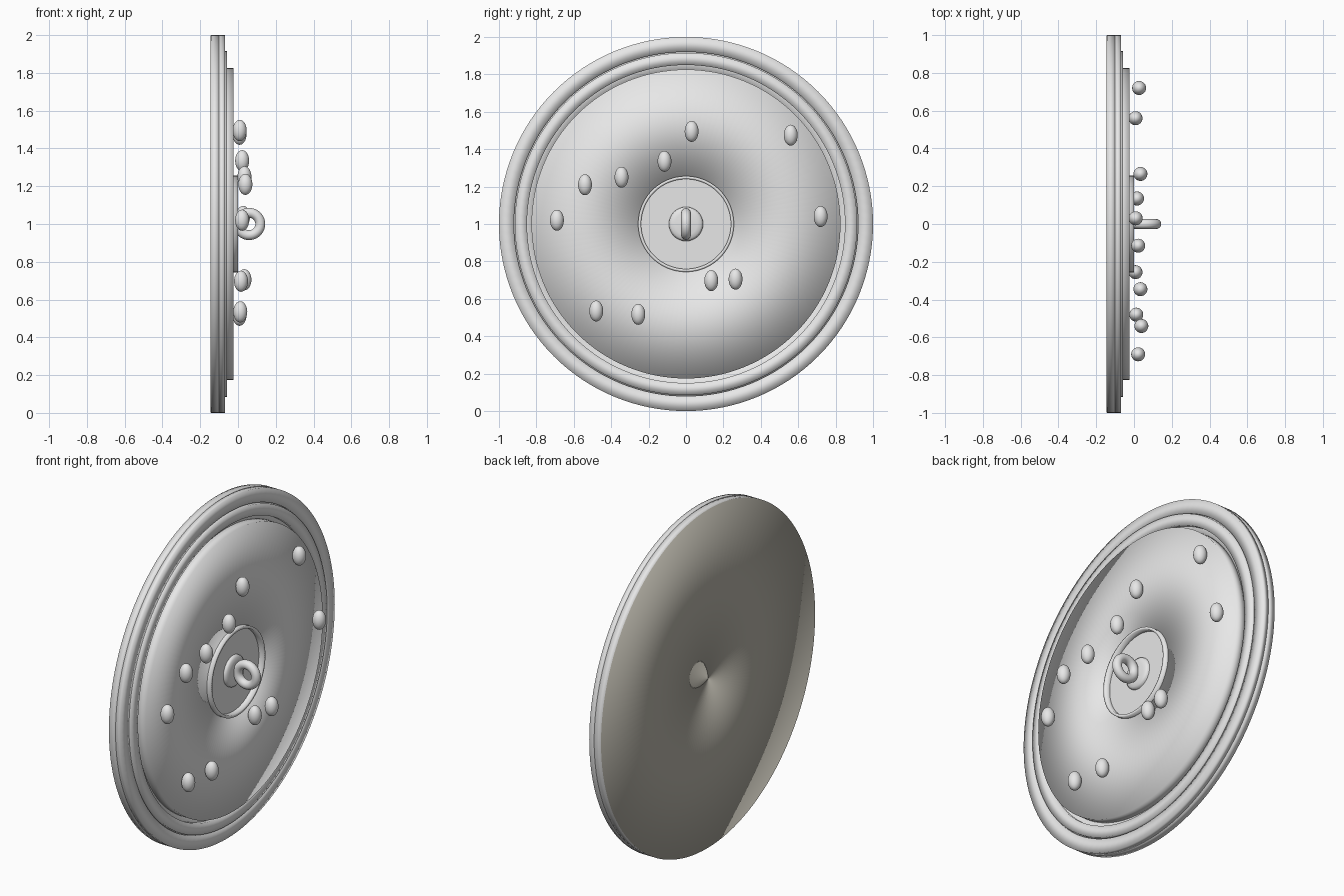
import bpy, bmesh, math
from mathutils import Matrix, Vector

cube = bpy.data.objects.get("Cube")
if cube:
    bpy.data.objects.remove(cube, do_unlink=True)


def material(name, color):
    m = bpy.data.materials.new(name)
    m.use_nodes = True
    m.diffuse_color = color
    m.node_tree.nodes["Principled BSDF"].inputs["Base Color"].default_value = color
    return m


PALE = material("pale grey", (0.8, 0.8, 0.8, 1))
WARM = material("warm grey", (0.47, 0.45, 0.39, 1))


def finish(bm, name, mat):
    bmesh.ops.remove_doubles(bm, verts=bm.verts, dist=1e-5)
    bmesh.ops.recalc_face_normals(bm, faces=bm.faces)
    me = bpy.data.meshes.new(name)
    bm.to_mesh(me)
    bm.free()
    me.materials.append(mat)
    me.shade_smooth()
    ob = bpy.data.objects.new(name, me)
    bpy.context.collection.objects.link(ob)
    return ob


def lathe(name, profile, mat, steps=128):
    """Spin a closed outline of (radius, x) points about the x axis."""
    bm = bmesh.new()
    pts = [bm.verts.new((x, 0, 1 + r)) for r, x in profile]
    edges = [bm.edges.new((p, q)) for p, q in zip(pts, pts[1:] + pts[:1])]
    bmesh.ops.spin(bm, geom=pts + edges, cent=(0, 0, 1), axis=(1, 0, 0),
                   angle=math.tau, steps=steps, use_merge=True)
    return finish(bm, name, mat)


def flat_ring(name, r_in, r_out, x_back, x_front, mat=PALE):
    """Ring of square section, smooth shaded so its corners look soft."""
    return lathe(name, [(r_in, x_back), (r_out, x_back),
                        (r_out, x_front), (r_in, x_front)], mat)


# Back plate and the stepped rings of the rim
flat_ring("back_plate", 0.004, 0.998, -0.145, -0.125, WARM)
flat_ring("back_band", 0.95, 1.0, -0.1435, -0.10)
flat_ring("outer_rim", 0.92, 1.0, -0.10, -0.068)
flat_ring("step_ring", 0.85, 0.915, -0.10, -0.058)
flat_ring("groove_floor", 0.80, 0.93, -0.11, -0.08)

# Raised face plate and hub cup
flat_ring("face_plate", 0.25, 0.826, -0.10, -0.024)
flat_ring("hub_wall", 0.24, 0.256, -0.06, 0.0)
hub_floor = flat_ring("hub_floor", 0.004, 0.245, -0.06, -0.032)
hub_floor.data.set_sharp_from_angle(angle=math.radians(40))

# Domed button in the hub
button = lathe("hub_button", [(0.001, -0.008), (0.06, -0.01), (0.08, -0.014),
                              (0.09, -0.022), (0.092, -0.036), (0.001, -0.036)],
               PALE, steps=48)
button.data.set_sharp_from_angle(angle=math.radians(50))

# Hanging loop
bm = bmesh.new()
bmesh.ops.create_circle(bm, segments=20, radius=0.026,
                        matrix=Matrix.Translation((0.118, 0, 1)))
bmesh.ops.spin(bm, geom=bm.verts[:] + bm.edges[:], cent=(0.059, 0, 1),
               axis=(0, 1, 0), angle=math.tau, steps=48, use_merge=True)
finish(bm, "hub_loop", PALE)

# Oval beads scattered over the face plate
BEADS = [(0.009, 0.03, 1.495), (0.008, 0.56, 1.475), (0.022, -0.115, 1.335),
         (0.034, -0.345, 1.25), (0.039, -0.54, 1.21), (0.022, -0.69, 1.02),
         (0.027, 0.72, 1.04), (0.016, 0.135, 0.697), (0.034, 0.265, 0.705),
         (0.012, -0.48, 0.535), (0.008, -0.255, 0.517)]
for i, pos in enumerate(BEADS):
    bm = bmesh.new()
    bmesh.ops.create_uvsphere(bm, u_segments=24, v_segments=16, radius=1,
                              matrix=Matrix.LocRotScale(Vector(pos), None,
                                                        Vector((0.037, 0.037, 0.056))))
    finish(bm, f"bead_{i + 1}", PALE)
